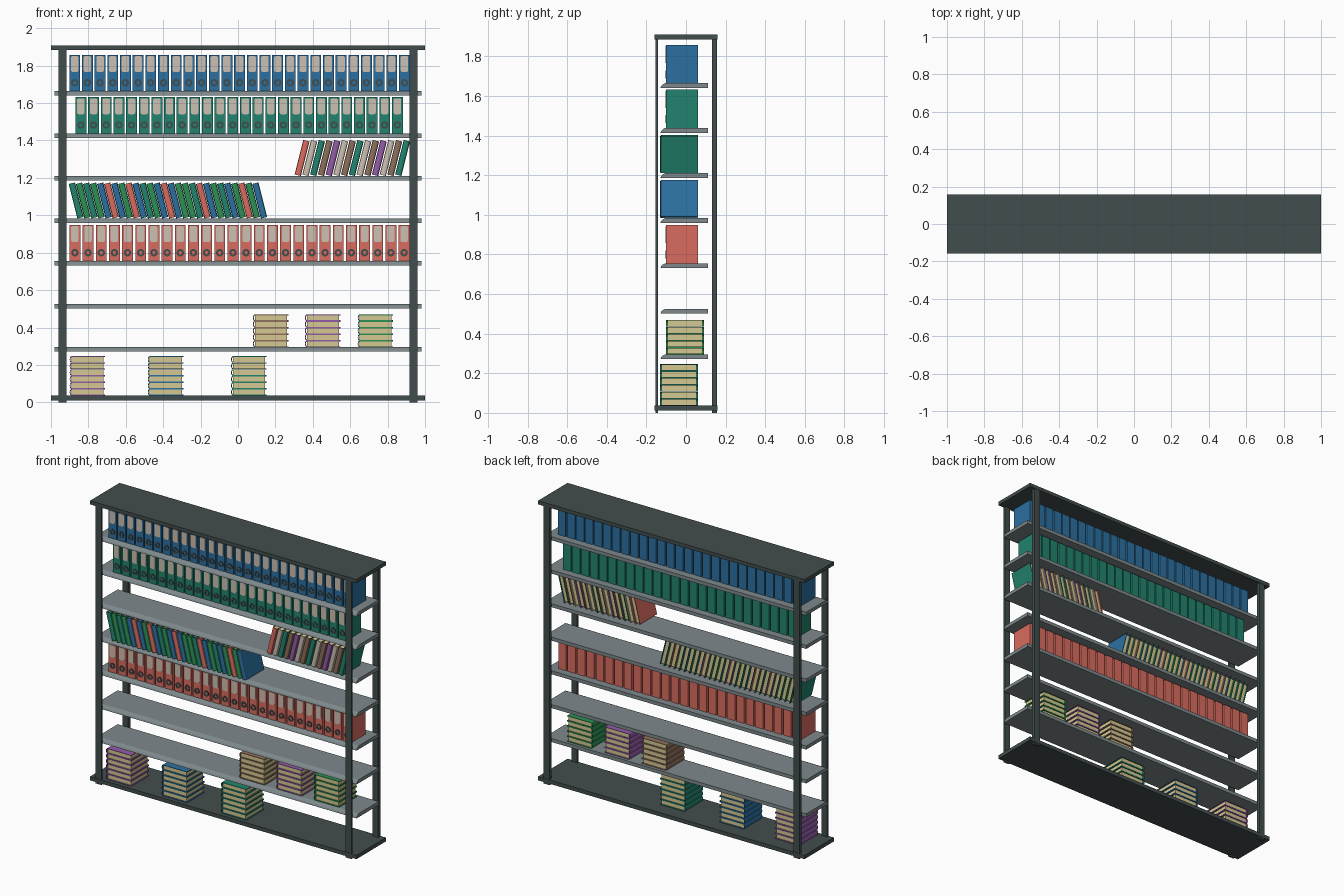
import bpy, bmesh, math
from mathutils import Matrix, Vector

if "Cube" in bpy.data.objects:
    bpy.data.objects.remove(bpy.data.objects["Cube"])

PALETTE = {
    "dark_frame": (66, 77, 77), "shelf_grey": (126, 137, 140), "blue": (44, 112, 160),
    "teal": (34, 132, 110), "green": (45, 145, 85), "red": (218, 108, 96),
    "purple": (148, 92, 168), "brown": (142, 112, 92), "label_beige": (205, 192, 178),
    "paper": (214, 201, 145)}
NAMES = list(PALETTE)


def lin(c):
    c /= 255
    return c / 12.92 if c <= 0.04045 else ((c + 0.055) / 1.055) ** 2.4


MATS = []
for n, rgb in PALETTE.items():
    m = bpy.data.materials.new(n)
    m.diffuse_color = (*[lin(c) for c in rgb], 1)
    m.use_nodes = True
    m.node_tree.nodes["Principled BSDF"].inputs["Base Color"].default_value = m.diffuse_color
    MATS.append(m)


def finish(bm, name):
    bmesh.ops.recalc_face_normals(bm, faces=bm.faces)
    me = bpy.data.meshes.new(name)
    bm.to_mesh(me)
    bm.free()
    for m in MATS:
        me.materials.append(m)
    ob = bpy.data.objects.new(name, me)
    bpy.context.collection.objects.link(ob)
    return ob


def prism(bm, pts, vec, color, M=Matrix()):
    """Extrude a closed 3D outline along vec."""
    vec = Vector(vec)
    a = [bm.verts.new(M @ Vector(p)) for p in pts]
    b = [bm.verts.new(M @ (Vector(p) + vec)) for p in pts]
    n = len(pts)
    faces = [bm.faces.new(a), bm.faces.new(b[::-1])]
    faces += [bm.faces.new((a[i], b[i], b[(i + 1) % n], a[(i + 1) % n])) for i in range(n)]
    for f in faces:
        f.material_index = NAMES.index(color)


def box(bm, lo, hi, color, M=Matrix()):
    (x0, y0, z0), (x1, y1, z1) = lo, hi
    prism(bm, [(x0, y0, z0), (x1, y0, z0), (x1, y1, z0), (x0, y1, z0)], (0, 0, z1 - z0), color, M)


def ring(bm, c, r0, r1, color, depth=0.004, n=16):
    """Flat finger-hole ring facing -y."""
    loops = []
    for r, y in ((r1, 0), (r1, -depth), (r0, -depth), (r0, 0)):
        loops.append([bm.verts.new((c[0] + r * math.cos(2 * math.pi * i / n), c[1] + y,
                                    c[2] + r * math.sin(2 * math.pi * i / n))) for i in range(n)])
    for k in range(4):
        p, q = loops[k], loops[(k + 1) % 4]
        for i in range(n):
            f = bm.faces.new((p[i], p[(i + 1) % n], q[(i + 1) % n], q[i]))
            f.material_index = NAMES.index(color)


# --- frame: top and bottom boards, four posts ---
for name, z0, z1 in (("top_board", 1.884, 1.909), ("bottom_board", 0.011, 0.037)):
    bm = bmesh.new()
    box(bm, (-1, -0.158, z0), (1, 0.158, z1), "dark_frame")
    finish(bm, name)
for side in (-1, 1):
    for name, y0, y1 in (("front_post", -0.155, -0.141), ("back_post", 0.131, 0.156)):
        bm = bmesh.new()
        x0, x1 = sorted((side * 0.917, side * 0.96))
        box(bm, (x0, y0, 0), (x1, y1, 1.89), "dark_frame")
        finish(bm, name)

# --- shelves with a sloping front lip ---
SHELF_TOPS = (0.295, 0.525, 0.755, 0.983, 1.21, 1.438, 1.664)
for z in SHELF_TOPS:
    bm = bmesh.new()
    prof = [(-0.98, y, z + dz) for y, dz in
            ((-0.129, -0.024), (0.11, -0.024), (0.11, 0), (-0.105, 0), (-0.117, -0.006), (-0.125, -0.014))]
    prism(bm, prof, (1.96, 0, 0), "shelf_grey")
    finish(bm, "shelf")


# --- upright binders: body, label plate, finger hole ---
def binder_row(name, color, z, x0, x1, count):
    bm = bmesh.new()
    for i in range(count):
        x = x0 + (x1 - x0) * i / (count - 1)
        box(bm, (x - 0.029, -0.1, z), (x + 0.029, 0.06, z + 0.194), color)
        w, lo, hi, c = 0.02, z + 0.102, z + 0.187, 0.009
        out = [(-w + c, lo), (w - c, lo), (w - c * .3, lo + c * .3), (w, lo + c), (w, hi - c * .6),
               (w - c * .6, hi), (-w + c * .6, hi), (-w, hi - c * .6), (-w, lo + c), (-w + c * .3, lo + c * .3)]
        prism(bm, [(x + a, -0.1, b) for a, b in out], (0, -0.003, 0), "label_beige")
        ring(bm, (x, -0.1, z + 0.045), 0.009, 0.02, "dark_frame")
    finish(bm, name)


binder_row("blue_binders", "blue", 1.664, -0.873, 0.89, 27)
binder_row("teal_binders", "teal", 1.438, -0.84, 0.852, 26)
binder_row("red_binders", "red", 0.755, -0.872, 0.888, 26)

# --- books: C-shaped cover with a rounded spine, and a page block ---
T, D, H, C = 0.0345, 0.19, 0.19, 0.004


def book(bm, color, M):
    def arc(r, d):
        return [(T / 2 - r * math.cos(math.pi * i / 6), 0.009 + d - 0.009 * math.sin(math.pi * i / 6), 0)
                for i in range(7)]
    outer = arc(T / 2, 0)
    inner = arc(T / 2 - C, C)
    outline = [(0, D, 0)] + outer + [(T, D, 0), (T - C, D, 0)] + inner[::-1] + [(C, D, 0)]
    prism(bm, outline, (0, 0, H), color, M)
    box(bm, (C * .9, 0.01, 0.006), (T - C * .9, D - 0.008, H - 0.006), "paper", M)


def leaning_row(name, colors, angle, x0, x1, z):
    bm = bmesh.new()
    for i, col in enumerate(colors):
        x = x0 + (x1 - x0) * i / (len(colors) - 1)
        lift = max(0, T * math.sin(angle))
        book(bm, col, Matrix.Translation((x, -0.13, z + lift)) @ Matrix.Rotation(angle, 4, 'Y'))
    finish(bm, name)


KEY = {"r": "red", "l": "label_beige", "t": "teal", "b": "brown", "p": "purple", "u": "blue", "g": "green"}
LEAN = math.radians(14)
leaning_row("books_leaning_right", [KEY[k] for k in "rltbplbtlbplbt"], LEAN, 0.303, 0.84, 1.21)
leaning_row("books_leaning_left", [KEY[k] for k in "tgtgurugrutguruggtrugtugrgu"], -LEAN, -0.859, 0.122, 0.983)


# --- flat stacks, spines to the left ---
def stack(name, color, x, y, z, count):
    bm = bmesh.new()
    turn = Matrix(((0, 1, 0, 0), (0, 0, 1, 0), (1, 0, 0, 0), (0, 0, 0, 1)))
    for i in range(count):
        book(bm, color, Matrix.Translation((x, y, z + i * 0.035)) @ turn)
    finish(bm, name)


for col, x in (("purple", -0.9), ("blue", -0.482), ("teal", -0.037)):
    stack(col + "_book_stack", col, x, -0.13, 0.037, 6)
for col, x in (("brown", 0.08), ("purple", 0.358), ("green", 0.64)):
    stack(col + "_upper_book_stack", col, x, -0.1, 0.295, 5)
